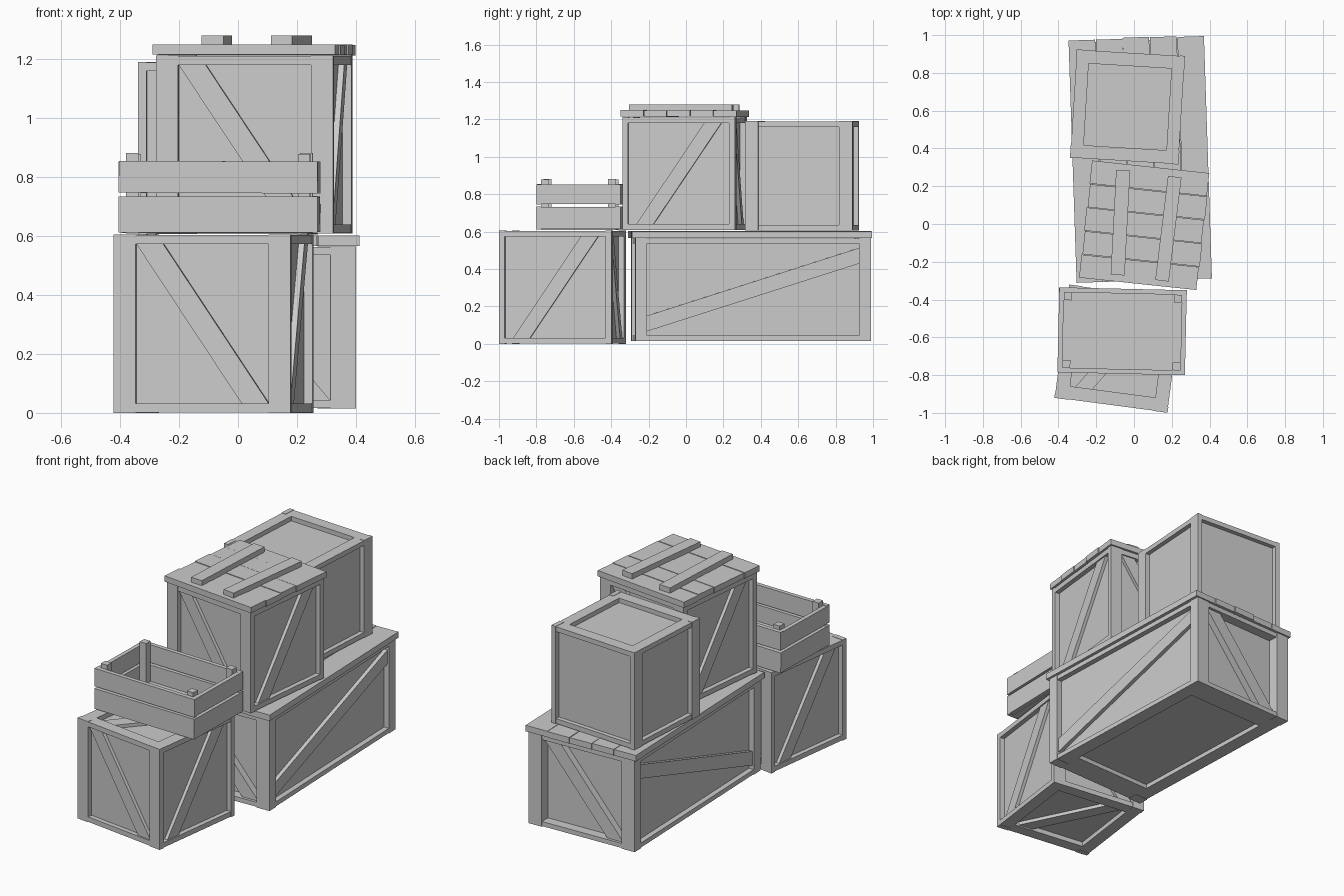
import bpy, bmesh, random
from math import radians
from mathutils import Matrix, Vector

random.seed(4)
if "Cube" in bpy.data.objects:
    bpy.data.objects.remove(bpy.data.objects["Cube"], do_unlink=True)

grey = bpy.data.materials.new("grey_wood")
grey.use_nodes = True
GREY = (0.6, 0.6, 0.6, 1)
grey.diffuse_color = GREY
grey.node_tree.nodes["Principled BSDF"].inputs["Base Color"].default_value = GREY


def prism(name, frame, points, push):
    """Extrude a flat outline along push, placed by frame."""
    bm = bmesh.new()
    face = bm.faces.new([bm.verts.new(p) for p in points])
    top = bmesh.ops.extrude_face_region(bm, geom=[face])["geom"]
    bmesh.ops.translate(bm, vec=push, verts=[v for v in top if isinstance(v, bmesh.types.BMVert)])
    bm.transform(frame)
    bmesh.ops.recalc_face_normals(bm, faces=bm.faces)
    mesh = bpy.data.meshes.new(name)
    bm.to_mesh(mesh)
    bm.free()
    mesh.materials.append(grey)
    obj = bpy.data.objects.new(name, mesh)
    bpy.context.scene.collection.objects.link(obj)


def box(name, frame, centre, size):
    c, h = Vector(centre), Vector(size) / 2
    outline = [c + Vector((sx * h.x, sy * h.y, -h.z))
               for sx, sy in ((-1, -1), (1, -1), (1, 1), (-1, 1))]
    prism(name, frame, outline, Vector((0, 0, size[2])))


def place(x, y, z, turn, scale=(1, 1, 1)):
    return (Matrix.Translation((x, y, z)) @ Matrix.Rotation(radians(turn), 4, "Z")
            @ Matrix.Diagonal((*scale, 1)))


# Shared crate measurements
SIZE = 0.605
H = SIZE / 2
BOARD = 0.03
POST = 0.075
IN = H - BOARD

# Each face frame: x runs right, z runs up, -y points out
FACES = {"front": Matrix(), "right": Matrix.Rotation(radians(90), 4, "Z"),
         "back": Matrix.Rotation(radians(180), 4, "Z"),
         "left": Matrix.Rotation(radians(270), 4, "Z"),
         "top": Matrix.Rotation(radians(-90), 4, "X"),
         "bottom": Matrix.Rotation(radians(90), 4, "X")}


def brace(name, frame, face, half, rise, upright_ends=False):
    """Diagonal board lying on a panel, ends cut flush with the frame."""
    w, v = 0.092, IN
    if upright_ends:
        pts = [(-half, -0.245), (half, 0.245 - w), (half, 0.245), (-half, -0.245 + w)]
    else:
        pts = [(-half, -v), (-half + w, -v), (half, v), (half - w, v)]
    outline = [Vector((x * rise, -IN, z)) for x, z in pts]
    prism(name, frame @ FACES[face], outline, Vector((0, -0.02, 0)))


def crate(name, frame):
    box(name + "_panels", frame, (0, 0, 0), (2 * IN, 2 * IN, 2 * IN))
    for sx in (-1, 1):
        for sy in (-1, 1):
            box(name + "_post", frame, (sx * (H - POST / 2), sy * (H - BOARD / 2), 0),
                (POST, BOARD, SIZE))
    # Flat frames on the top and bottom
    for sz in (-1, 1):
        z = sz * (H - BOARD / 2 - 0.002)
        for s in (-1, 1):
            box(name + "_cross_rail", frame, (0, s * (H - 0.037), z),
                (SIZE - 2 * POST, 0.07, BOARD))
            box(name + "_side_rail", frame, (s * (H - POST / 2 - 0.001), 0, z),
                (POST - 0.002, SIZE - 2 * BOARD, BOARD))


def lid(name, frame, width, length, thick):
    """Five planks along local y, spread over local x."""
    step = width / 5
    for i in range(5):
        jig = Matrix.Rotation(random.uniform(-0.003, 0.003), 4, "Z")
        box(name, frame @ jig,
            ((i - 2) * step, random.uniform(-0.004, 0.004), random.uniform(-0.002, 0.002)),
            (step - 0.003, length, thick))


# Long crate at the base
long_frame = place(0.033, 0.347, 0.29, 2, (1.14, 2.08, 0.91))
crate("long_crate", long_frame)
for face in ("front", "back"):
    brace("long_crate_end_brace", long_frame, face, IN - POST + BOARD, -1)
brace("long_crate_side_brace", long_frame, "right", IN, 1, True)
brace("long_crate_side_brace", long_frame, "left", IN, -1, True)
lid("long_crate_lid_plank", place(0.033, 0.345, 0.585, 2), 0.72, 1.283, 0.036)

# Front crate and upper crate, both with crossed bracing
front_frame = place(-0.0825, -0.66, H, -7.5)
upper_frame = place(0.055, -0.007, 0.608 + H, -6.2)
for name, frame in (("front_crate", front_frame), ("upper_crate", upper_frame)):
    crate(name, frame)
    for face in ("front", "back"):
        brace(name + "_brace", frame, face, H - POST, -1)
    for face in ("left", "right"):
        brace(name + "_brace", frame, face, 0.23, 1)
for face in ("top", "bottom"):
    brace("front_crate_brace", front_frame, face, 0.228, 1)

# Upper crate lid with two battens
lid("upper_crate_lid_plank", place(0.055, -0.007, 1.232, 83.8), 0.626, 0.624, 0.035)
box("lid_batten", place(-0.072, 0.007, 1.265, -3), (0, 0, 0), (0.074, 0.555, 0.032))
box("lid_batten", place(0.182, -0.025, 1.265, -7), (0, 0, 0), (0.072, 0.555, 0.032))

# Plain crate at the back
crate("back_crate", place(-0.034, 0.62, 0.898, 86.5, (0.952, 0.952, 0.967)))

# Open slatted tray on the front crate
tray = place(-0.063, -0.568, 0.61, -1.3)
W, D, T = 0.675, 0.45, 0.025
box("tray_floor", tray, (0, 0, 0.0125), (W - 2 * T, D - 2 * T, T))
for z, tall in ((0.063, 0.122), (0.19, 0.108)):
    for s in (-1, 1):
        tilt = Matrix.Rotation(random.uniform(-0.005, 0.005), 4, "Y")
        box("tray_long_slat", tray @ tilt, (0, s * (D - T) / 2, z), (W, T, tall))
        box("tray_end_slat", tray, (s * (W - T) / 2, 0, z), (T, D - 2 * T, tall - 0.003))
for sx in (-1, 1):
    for sy in (-1, 1):
        box("tray_post", tray, (sx * (W / 2 - T - 0.021), sy * (D / 2 - T - 0.021), 0.135),
            (0.042, 0.042, 0.27 + 0.004 * sx * sy))
